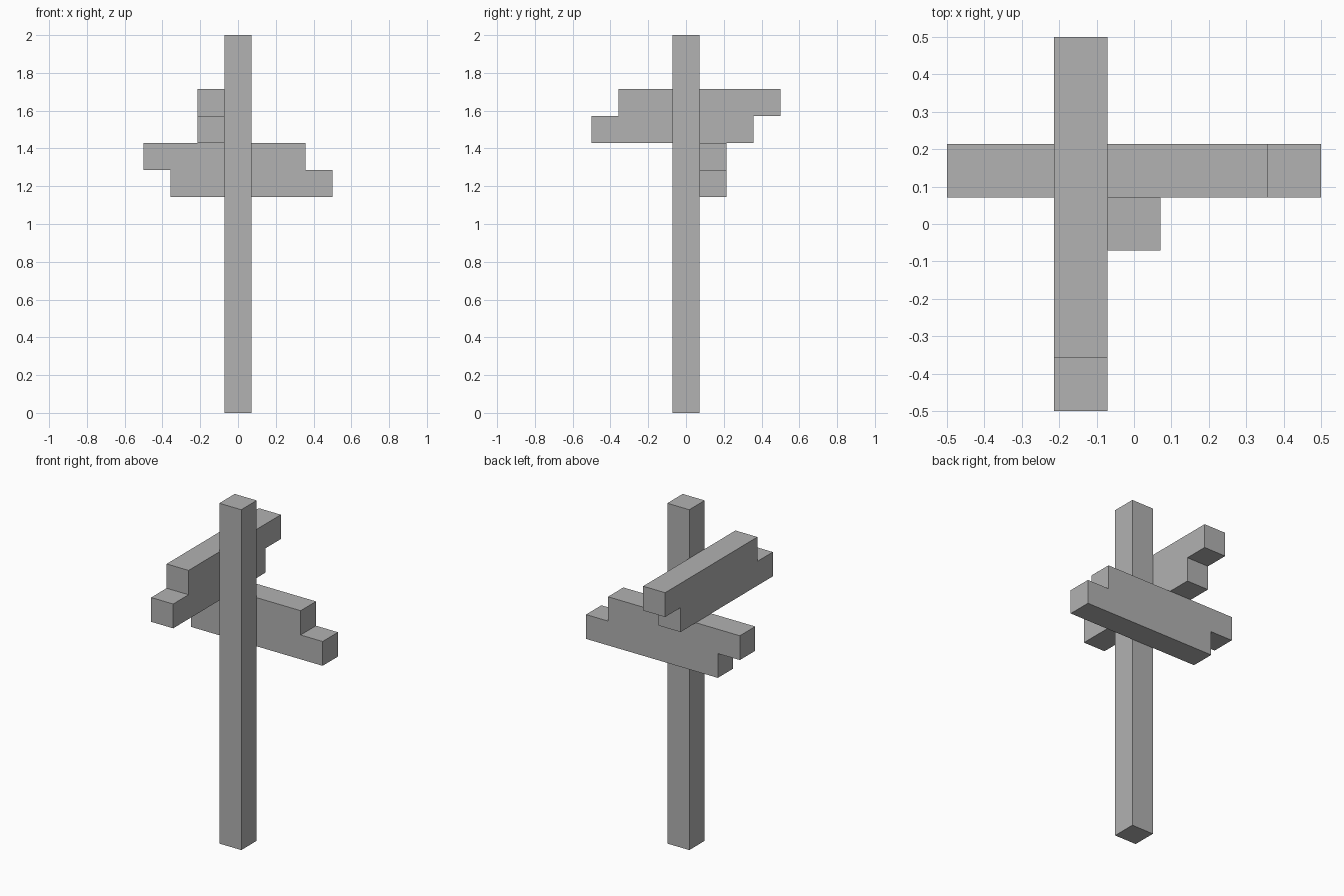
import bpy
import bmesh
from mathutils import Vector

cube = bpy.data.objects.get("Cube")
if cube:
    bpy.data.objects.remove(cube, do_unlink=True)

U = 1 / 7  # width of one square bar

grey = bpy.data.materials.new("plain grey")
grey.use_nodes = True
colour = (0.445, 0.445, 0.445, 1)
grey.diffuse_color = colour
grey.node_tree.nodes["Principled BSDF"].inputs["Base Color"].default_value = colour


def extrude_profile(name, points, direction):
    """Extrude a flat outline, given in bar widths, into a solid."""
    bm = bmesh.new()
    face = bm.faces.new([bm.verts.new(Vector(p) * U) for p in points])
    result = bmesh.ops.extrude_face_region(bm, geom=[face])
    moved = [g for g in result["geom"] if isinstance(g, bmesh.types.BMVert)]
    bmesh.ops.translate(bm, vec=Vector(direction) * U, verts=moved)
    bmesh.ops.recalc_face_normals(bm, faces=bm.faces)
    mesh = bpy.data.meshes.new(name)
    bm.to_mesh(mesh)
    bm.free()
    mesh.materials.append(grey)
    obj = bpy.data.objects.new(name, mesh)
    bpy.context.collection.objects.link(obj)
    return obj


# Upright post
h = 0.5
extrude_profile("post", [(-h, -h, 0), (h, -h, 0), (h, h, 0), (-h, h, 0)], (0, 0, 14))

# Stepped board outline: (distance along board, height), two offset layers
step = [(-2.5, 0), (3.5, 0), (3.5, 1), (2.5, 1),
        (2.5, 2), (-3.5, 2), (-3.5, 1), (-2.5, 1)]

# Lower board runs sideways behind the post
extrude_profile("lower_board", [(a, h, 8 + b) for a, b in step], (0, 1, 0))

# Upper board runs front to back beside the post, stepped the other way
extrude_profile("upper_board", [(-3 * h, -a, 10 + b) for a, b in step], (1, 0, 0))
